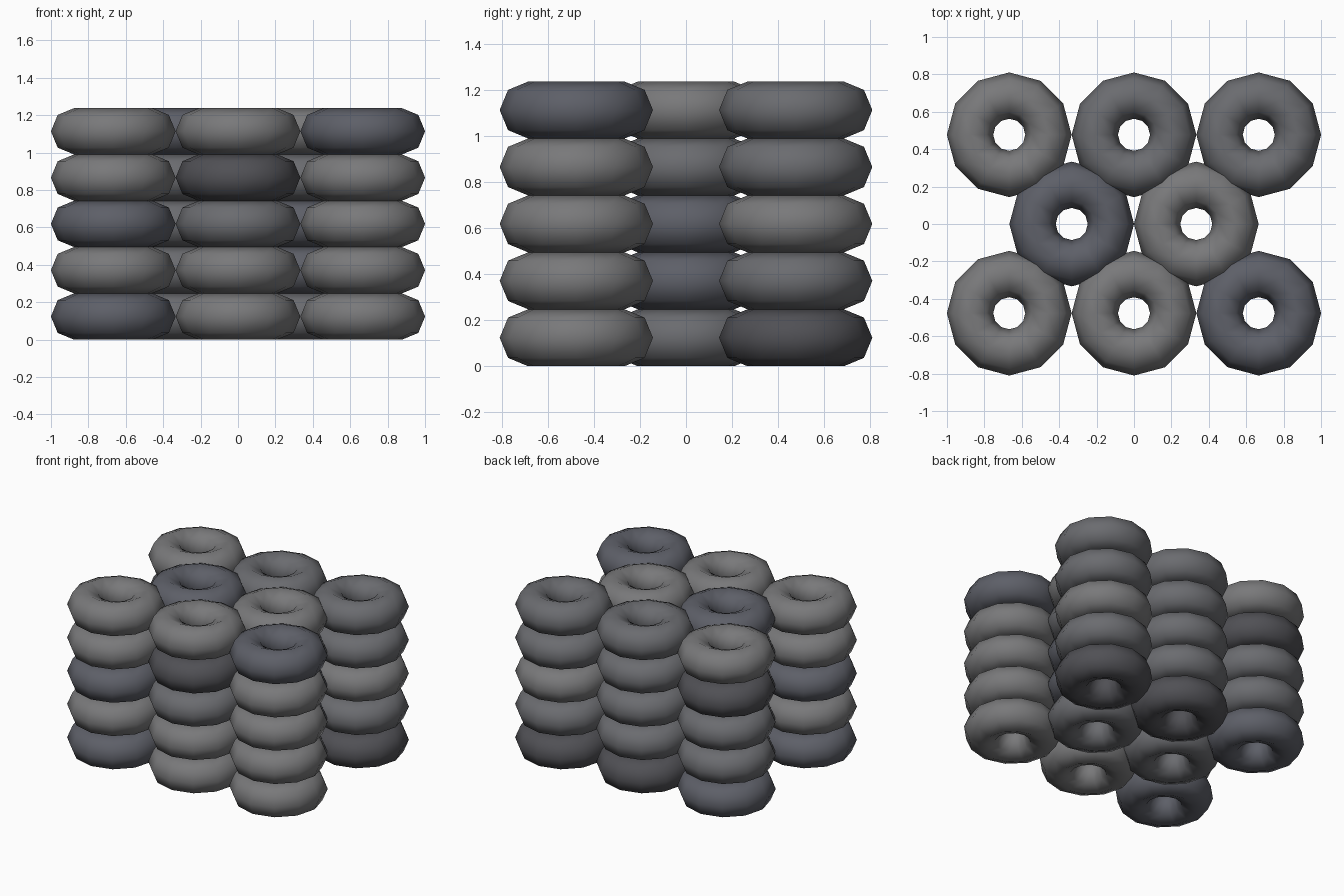
import bpy

if "Cube" in bpy.data.objects:
    bpy.data.objects.remove(bpy.data.objects["Cube"])

# Rubber shades, light to dark
SHADES = {"l": (0.19, 0.19, 0.195), "m": (0.145, 0.148, 0.16),
          "b": (0.11, 0.115, 0.138), "d": (0.08, 0.08, 0.09)}
materials = {}
for key, rgb in SHADES.items():
    materials[key] = bpy.data.materials.new(f"rubber_{key}")
    materials[key].diffuse_color = (*rgb, 1)

# Each stack: x, y and its ring shades from bottom to top
MAJOR, MINOR, STEP = 0.2095, 0.1238, 0.2476
stacks = [(-0.667, -0.477, "blbll"), (0, -0.477, "llmdl"), (0.667, -0.477, "llllb"),
          (-0.333, 0, "mmmmb"), (0.333, 0, "mbbml"),
          (-0.667, 0.477, "bmmdl"), (0, 0.477, "dmmmm"), (0.667, 0.477, "dmlmm")]

# One low-poly ring mesh, shared by every ring
bpy.ops.mesh.primitive_torus_add(major_segments=12, minor_segments=8,
                                 major_radius=MAJOR, minor_radius=MINOR)
first = bpy.context.object
bpy.ops.object.shade_smooth()
mesh = first.data
mesh.name = "ring"
bpy.data.objects.remove(first)
meshes = {}
for key, mat in materials.items():
    meshes[key] = mesh.copy()
    meshes[key].materials.append(mat)

# Eight stacks of five rings
for s, (x, y, shades) in enumerate(stacks):
    for level, key in enumerate(shades):
        ring = bpy.data.objects.new(f"stack_{s + 1}_ring_{level + 1}", meshes[key])
        ring.location = (x, y, MINOR + level * STEP)
        bpy.context.collection.objects.link(ring)

for m in bpy.data.materials:
    if m.users and not m.is_grease_pencil:
        m.use_nodes = True
        m.node_tree.nodes["Principled BSDF"].inputs["Base Color"].default_value = m.diffuse_color
